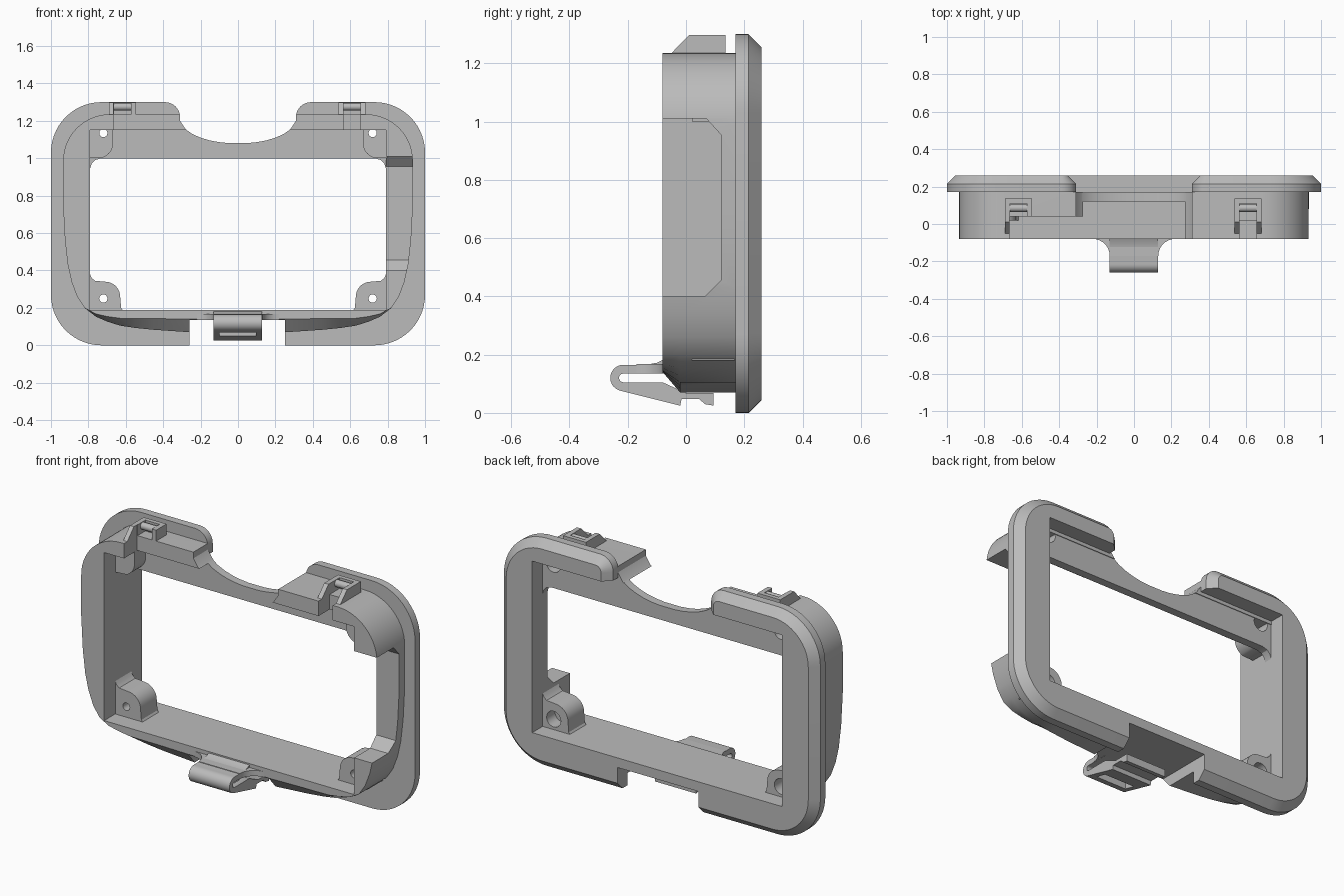
import bpy, bmesh, math

if "Cube" in bpy.data.objects:
    bpy.data.objects.remove(bpy.data.objects["Cube"])

grey = bpy.data.materials.new("plain grey")
grey.use_nodes = True
COL = (0.5, 0.5, 0.5, 1)
grey.diffuse_color = COL
grey.node_tree.nodes["Principled BSDF"].inputs["Base Color"].default_value = COL


def arc(cx, cy, r, a0, a1, n=10):
    angles = [math.radians(a0 + (a1 - a0) * i / n) for i in range(n + 1)]
    return [(cx + r * math.cos(a), cy + r * math.sin(a)) for a in angles]


def mirror(half):
    """Close a right-hand half outline with its reflection."""
    return half + [(-x, z) for x, z in reversed(half)]


def place(p, d, axis):
    u, v = p
    return {"x": (d, u, v), "y": (u, d, v), "z": (u, v, d)}[axis]


def loft(name, rings, axis="y", chamfer=0):
    """Skin a list of (outline, depth) rings; optionally chamfer the last one."""
    bm = bmesh.new()
    loops = [[bm.verts.new(place(p, d, axis)) for p in pts] for pts, d in rings]
    n = len(loops[0])
    for a, b in zip(loops, loops[1:]):
        for i in range(n):
            bm.faces.new((a[i], a[(i + 1) % n], b[(i + 1) % n], b[i]))
    bm.faces.new(loops[0])
    end = bm.faces.new(loops[-1])
    bmesh.ops.recalc_face_normals(bm, faces=bm.faces)
    if chamfer:
        bmesh.ops.inset_region(bm, faces=[end], thickness=chamfer, use_even_offset=True)
        bmesh.ops.translate(bm, verts=end.verts, vec=(0, chamfer, 0))
    me = bpy.data.meshes.new(name)
    bm.to_mesh(me)
    bm.free()
    me.materials.append(grey)
    ob = bpy.data.objects.new(name, me)
    bpy.context.collection.objects.link(ob)
    return ob


def prism(name, pts, a, b, axis="y"):
    return loft(name, [(pts, a), (pts, b)], axis)


def box(name, x0, x1, y0, y1, z0, z1):
    return prism(name, [(x0, z0), (x1, z0), (x1, z1), (x0, z1)], y0, y1)


def combine(ob, other, op="DIFFERENCE"):
    other.hide_render = True
    m = ob.modifiers.new("bool", "BOOLEAN")
    m.operation, m.solver, m.object = op, "EXACT", other
    bpy.context.view_layer.objects.active = ob
    bpy.ops.object.modifier_apply(modifier=m.name)
    bpy.data.objects.remove(other)


def cut_box(ob, *dims):
    combine(ob, box("cutter", *dims))


# Shared outlines
scallop = [(0.31, 1.2), (0.28, 1.155), (0.245, 1.13), (0.2, 1.11),
           (0.15, 1.095), (0.1, 1.086), (0.05, 1.081)]
LATCH_GAP = (-0.26, 0.25, -0.3, 0.4, -0.1, 0.135)

# Rear flange: rounded frame, open at the top middle, chamfered at the back
half = [(0.31, 1.1)] + arc(0.39, 1.22, 0.08, 180, 90, 8) + arc(0.73, 1.03, 0.27, 90, 0, 14) \
    + arc(0.73, 0.27, 0.27, 0, -90, 14)
flange = loft("rear_flange", [(mirror(half), 0.17), (mirror(half), 0.215)], chamfer=0.045)
cut_box(flange, -0.79, 0.79, 0, 0.4, 0.19, 1.17)
cut_box(flange, *LATCH_GAP)

# Housing: deep ring with a raised, chamfered lower front edge
half = [(0.26, 0.07), (0.45, 0.083), (0.55, 0.093), (0.63, 0.105), (0.7, 0.127), (0.76, 0.153),
        (0.82, 0.2), (0.86, 0.26), (0.89, 0.34), (0.91, 0.43), (0.925, 0.56), (0.935, 0.75)] \
    + arc(0.685, 0.985, 0.25, 0, 90, 14)
front = [(x, z + 0.072 * (1 - (x / 0.82) ** 3) if z < 0.19 else z) for x, z in half]
housing = loft("housing", [(mirror(front), -0.08), (mirror(half), -0.02), (mirror(half), 0.172)])
cut_box(housing, -0.79, 0.79, -0.3, 0.4, 0.19, 1.15)
cut_box(housing, *LATCH_GAP)
combine(housing, prism("cutter", mirror([(0.31, 1.4)] + scallop), -0.3, 0.4))

# Side port in the left wall
port = [(-0.2, 1.01), (0.07, 1.01), (0.12, 0.955), (0.12, 0.455), (0.065, 0.4), (-0.2, 0.4)]
combine(housing, prism("cutter", port, 0.7, 1.1, "x"))

# Front part of the top wall is open on the right half
OPEN_TOP = (-0.665, -0.2, -0.2, 0.04, 1.1, 1.4)
cut_box(housing, *OPEN_TOP)

# Hinge clips: two ears, a back wall and a pin over a slot
ear = [(-0.05, 1.2), (-0.05, 1.235), (0.01, 1.297), (0.135, 1.297), (0.135, 1.2)]
for side, cx in (("right", -0.618), ("left", 0.61)):
    cut_box(housing, cx - 0.045, cx + 0.045, -0.2, 0.02, 1.1, 1.4)
    clip = prism(side + "_clip", ear, cx - 0.072, cx - 0.045, "x")
    combine(clip, prism("ear", ear, cx + 0.045, cx + 0.072, "x"), "UNION")
    combine(clip, box("wall", cx - 0.06, cx + 0.06, 0.11, 0.135, 1.2, 1.297), "UNION")
    combine(clip, prism("pin", arc(0.085, 1.275, 0.02, 0, 345, 23),
                        cx - 0.06, cx + 0.06, "x"), "UNION")
    if cx < 0:
        cut_box(clip, *OPEN_TOP)

# Upper web with the scalloped edge
half = [(0.73, 1.0), (0.765, 0.99), (0.783, 0.97), (0.795, 0.93), (0.795, 1.175), (0.3, 1.175)]
web = prism("upper_web", mirror(half + scallop[1:]), 0.12, 0.168)

# Screw bosses in the four corners
low = [(0.8, 0.18), (0.61, 0.18), (0.625, 0.2)] + arc(0.71, 0.26, 0.08, 180, 90, 8) \
    + [(0.765, 0.345), (0.782, 0.36), (0.8, 0.4)]
high = [(0.8, 1.16), (0.668, 1.16)] + arc(0.748, 1.08, 0.08, 180, 250, 8) + [(0.8, 1.0)]
for side, s in (("right", -1), ("left", 1)):
    for level, pts, z in (("lower", low, 0.25), ("upper", high, 1.135)):
        boss = prism(f"{side}_{level}_boss", [(s * x, v) for x, v in pts], 0.02, 0.166)
        for ob in ([boss, web] if level == "upper" else [boss]):
            for r, y in ((0.022, -0.2), (0.045, 0.09)):
                combine(ob, prism("drill", arc(s * 0.72, z, r, 0, 345, 23), y, 0.3))

# Latch: flexible hook folded under the bottom wall
hook = [(-0.07, 0.187), (-0.1, 0.172), (-0.14, 0.165)] + arc(-0.215, 0.12, 0.045, 90, 255, 14) \
    + [(-0.02, 0.025), (-0.015, 0.048), (0.045, 0.048), (0.065, 0.03), (0.095, 0.025),
       (0.095, 0.068), (0, 0.068), (-0.08, 0.105)] \
    + arc(-0.215, 0.12, 0.015, 270, 90, 8) + [(-0.07, 0.135)]
latch = prism("latch", hook, -0.13, 0.128, "x")
cut_box(latch, -0.1, 0.095, -0.19, -0.12, 0, 0.115)

# Flared root joining latch and housing
root = mirror([(0.23, -0.07)] + arc(0.22, -0.17, 0.09, 90, 180, 8))
prism("latch_root", root, 0.136, 0.168, "z")

for ob in bpy.context.collection.objects:
    if ob.type == "MESH" and ob.data.materials and ob.data.materials[0] == grey:
        bpy.ops.object.select_all(action="DESELECT")
        ob.select_set(True)
        bpy.context.view_layer.objects.active = ob
        bpy.ops.object.shade_smooth_by_angle(angle=math.radians(30))
